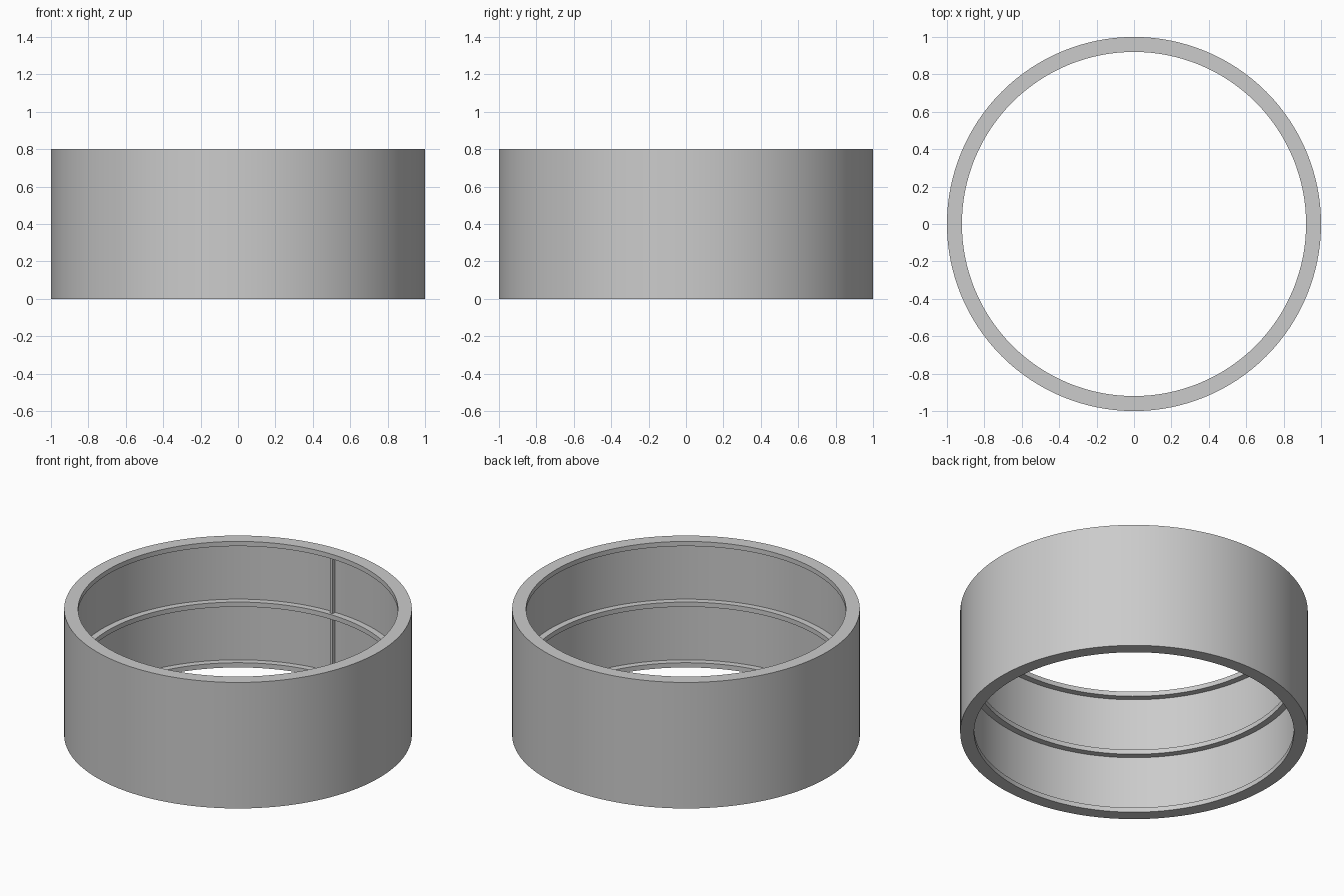
import bpy, bmesh, math

if "Cube" in bpy.data.objects:
    bpy.data.objects.remove(bpy.data.objects["Cube"])

SEGMENTS = 128


def finish(name, bm):
    bmesh.ops.recalc_face_normals(bm, faces=bm.faces)
    mesh = bpy.data.meshes.new(name)
    bm.to_mesh(mesh)
    bm.free()
    obj = bpy.data.objects.new(name, mesh)
    bpy.context.collection.objects.link(obj)
    bpy.context.view_layer.objects.active = obj
    obj.select_set(True)
    bpy.ops.object.shade_smooth_by_angle(angle=math.radians(30))
    obj.select_set(False)
    return obj


def tube(name, r_in, r_out, z0, z1):
    """Spin a rectangular section around the z axis."""
    bm = bmesh.new()
    profile = [(r_in, z0), (r_out, z0), (r_out, z1), (r_in, z1)]
    rings = []
    for r, z in profile:
        rings.append([bm.verts.new((r * math.cos(a), r * math.sin(a), z))
                      for a in (2 * math.pi * i / SEGMENTS for i in range(SEGMENTS))])
    for k in range(4):
        a, b = rings[k], rings[(k + 1) % 4]
        for i in range(SEGMENTS):
            j = (i + 1) % SEGMENTS
            bm.faces.new((a[i], a[j], b[j], b[i]))
    return finish(name, bm)


# Outer wall, open at both ends
tube("outer_wall", 0.96, 1.0, 0.0, 0.8)

# Inner stiffening hoops at bottom, middle and top
for name, z in (("bottom_hoop", 0.0), ("middle_hoop", 0.385), ("top_hoop", 0.77)):
    tube(name, 0.92, 0.96, z, z + 0.03)

# Vertical seam strip on the inside of the back wall
bm = bmesh.new()
bmesh.ops.create_cube(bm, size=1)
bmesh.ops.scale(bm, vec=(0.02, 0.03, 0.78), verts=bm.verts)
bmesh.ops.translate(bm, vec=(0, 0.95, 0.4), verts=bm.verts)
finish("seam_strip", bm)
